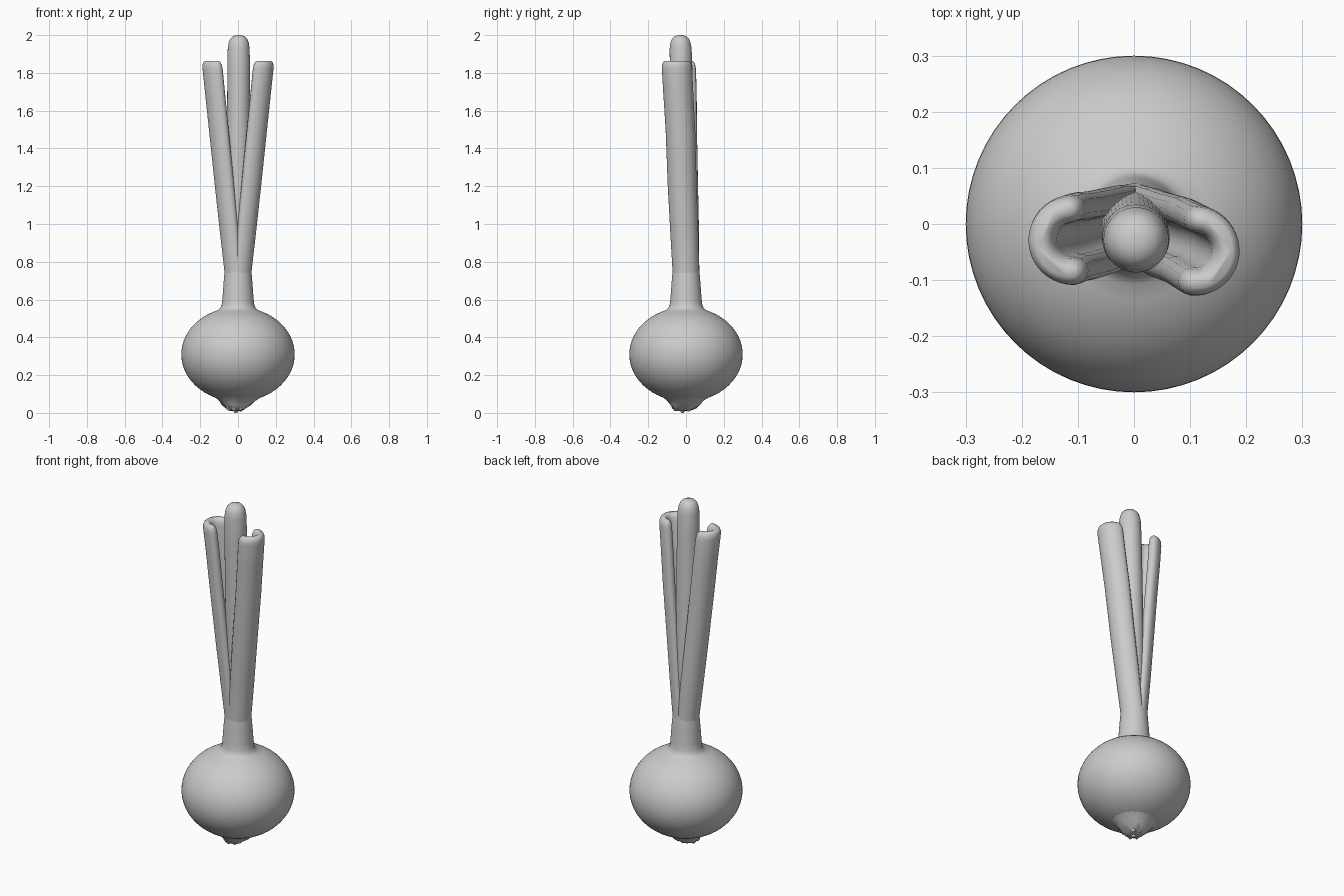
import bpy, bmesh, math, random
from mathutils import Vector

random.seed(4)
cube = bpy.data.objects.get("Cube")
if cube:
    bpy.data.objects.remove(cube, do_unlink=True)

grey = bpy.data.materials.new("plain grey")
grey.use_nodes = True
grey.diffuse_color = (0.6, 0.6, 0.6, 1)
grey.node_tree.nodes["Principled BSDF"].inputs["Base Color"].default_value = (0.6, 0.6, 0.6, 1)


def loft(name, rings):
    """Skin a list of closed point rings and cap both ends."""
    bm = bmesh.new()
    loops = [[bm.verts.new(p) for p in ring] for ring in rings]
    n = len(loops[0])
    for a, b in zip(loops, loops[1:]):
        for i in range(n):
            j = (i + 1) % n
            bm.faces.new((a[i], a[j], b[j], b[i]))
    bm.faces.new(loops[0][::-1])
    bm.faces.new(loops[-1])
    bmesh.ops.recalc_face_normals(bm, faces=bm.faces)
    mesh = bpy.data.meshes.new(name)
    bm.to_mesh(mesh)
    bm.free()
    mesh.materials.append(grey)
    obj = bpy.data.objects.new(name, mesh)
    bpy.context.collection.objects.link(obj)
    bpy.ops.object.select_all(action='DESELECT')
    obj.select_set(True)
    bpy.context.view_layer.objects.active = obj
    bpy.ops.object.shade_smooth_by_angle(angle=math.radians(50))
    return obj


def circle(x, y, z, r, n=48):
    return [(x + r * math.cos(2 * math.pi * i / n),
             y + r * math.sin(2 * math.pi * i / n), z) for i in range(n)]


# Bulb with its flared neck, turned from one profile
profile = []
for i in range(25):
    a = math.radians(-71 + i * 140 / 24)
    profile.append((0.3 * math.cos(a), 0.31 + 0.25 * math.sin(a)))
profile += [(0.093, 0.555), (0.086, 0.575), (0.082, 0.61),
            (0.077, 0.68), (0.072, 0.74), (0.064, 0.8)]
loft("bulb", [circle(0, 0, z, r, 64) for r, z in profile])

# Root plate: a short tapering stub with a ragged lower edge
root_rings = []
for r, z, wobble in [(0.125, 0.085, 0), (0.098, 0.066, 0.003), (0.078, 0.045, 0.006),
                     (0.062, 0.028, 0.008), (0.035, 0.012, 0.006)]:
    shift = -0.012 * (1 - z / 0.085)
    root_rings.append([(x + random.uniform(-wobble, wobble), y + random.uniform(-wobble, wobble),
                        h + random.uniform(-wobble, wobble) / 2)
                       for x, y, h in circle(shift, shift, z, r, 24)])
loft("root_plate", root_rings)

# Root nubs under the plate
for k in range(7):
    a = k * 2 * math.pi / 7
    d = 0.04 if k else 0
    x, y = -0.012 + d * math.cos(a), -0.018 + d * math.sin(a)
    tip = 0.0 if k == 0 else random.uniform(0.006, 0.014)
    loft("root_nub", [circle(x, y, 0.045, 0.02, 10), circle(x, y, tip + 0.01, 0.014, 10),
                      circle(x, y, tip, 0.006, 10)])

# Round central leaf, leaning slightly forward, with a domed tip
stem = []
for z, r in [(0.7, 0.06), (1.0, 0.06), (1.4, 0.06), (1.8, 0.06), (1.93, 0.058), (1.96, 0.053),
             (1.98, 0.045), (1.993, 0.032), (1.999, 0.016), (2.0, 0.004)]:
    t = (z - 0.7) / 1.3
    stem.append(circle(0.004 * t, -0.03 * t, z, r))
loft("central_leaf", stem)


def gutter(cx, cy, z, radius, half, facing, sweep=88):
    """C-shaped ring with rounded ends; its back points along facing."""
    def at(angle, r):
        return Vector((cx + r * math.cos(angle), cy + r * math.sin(angle), z))
    s = math.radians(sweep)
    steps = 20
    pts = [at(facing - s + 2 * s * i / steps, radius + half) for i in range(steps + 1)]
    for side in (1, -1):
        end = facing + side * s
        centre = at(end, radius)
        out = Vector((math.cos(end), math.sin(end), 0))
        along = Vector((-math.sin(end), math.cos(end), 0)) * side
        for i in range(1, 6):
            a = math.pi * i / 6
            pts.append(centre + half * (side * math.cos(a) * out + math.sin(a) * along))
        if side == 1:
            pts += [at(facing + s - 2 * s * i / steps, radius - half) for i in range(steps + 1)]
    return pts


# Two outer leaves, folded like gutters around the central leaf
for name, side, top_y, facing in [("right_leaf", -1, -0.03, math.pi + 0.05),
                                  ("left_leaf", 1, -0.046, -0.1)]:
    rings = []
    for z, half in [(0.68, 0.02), (0.76, 0.022), (0.95, 0.024), (1.2, 0.025), (1.5, 0.025),
                    (1.7, 0.025), (1.82, 0.025), (1.842, 0.023), (1.856, 0.017), (1.864, 0.008)]:
        t = max(0, (z - 0.74) / 1.12)
        wave = 0.003 * math.sin(z * 9 + side)
        rings.append(gutter(side * 0.111 * t, top_y * t + wave * t, z,
                            0.049 + 0.007 * t, half, facing))
    loft(name, rings)
